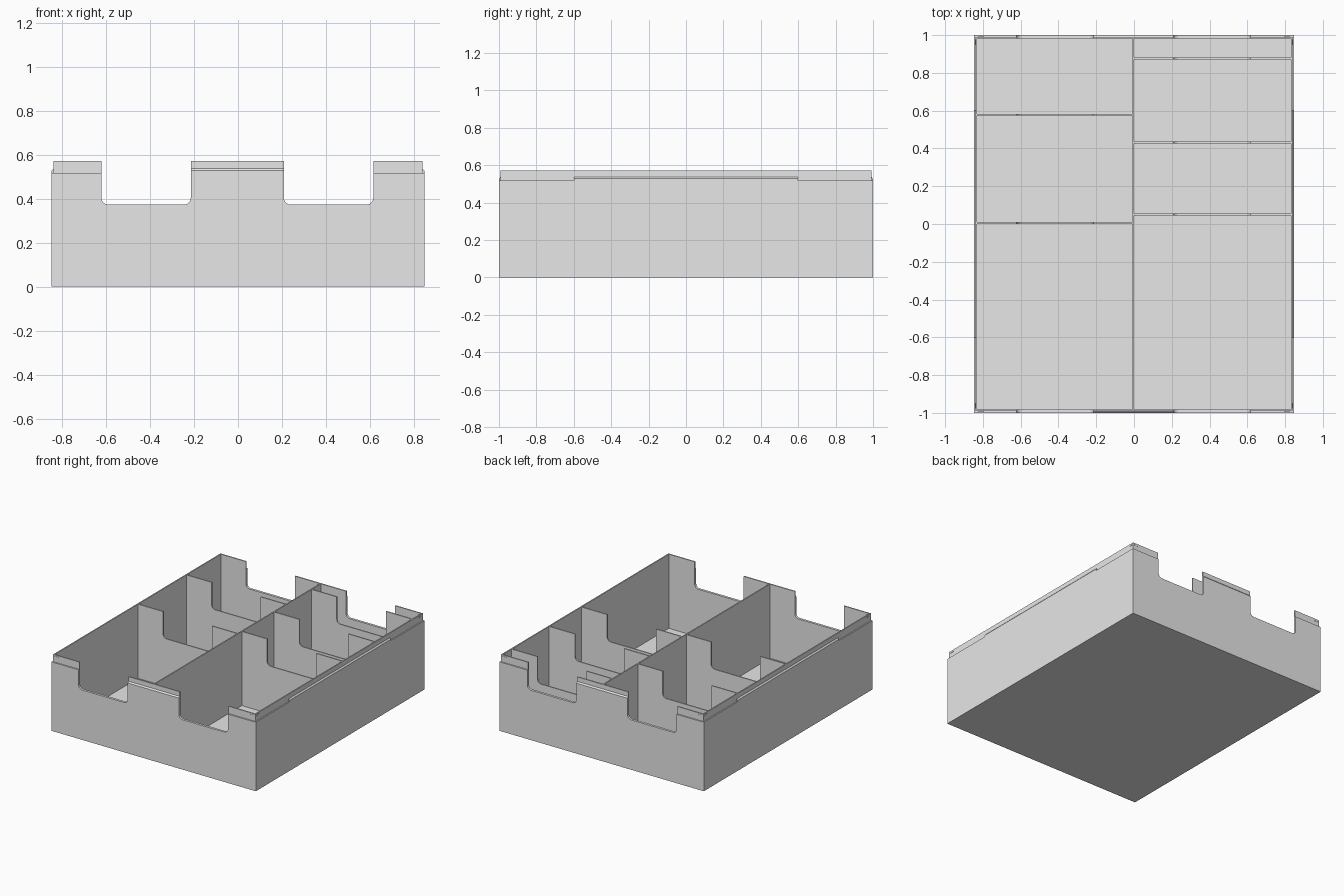
import bpy, bmesh, math
from mathutils import Vector

cube = bpy.data.objects.get("Cube")
if cube:
    bpy.data.objects.remove(cube)

# Main dimensions
HX, HY = 0.848, 1.0          # outer half sizes
LIP, WALL = 0.009, 0.018     # lip setback and wall thickness
SHOULDER, TOP = 0.517, 0.572
FLOOR = 0.016
IX, IY = HX - WALL, HY - WALL
NOTCHES = [(-0.622, -0.215), (0.209, 0.616)]
NOTCH_Z, RADIUS = 0.374, 0.03

grey = bpy.data.materials.new("plain grey")
grey.use_nodes = True
grey.diffuse_color = (0.8, 0.8, 0.8, 1)
grey.node_tree.nodes["Principled BSDF"].inputs["Base Color"].default_value = (0.8, 0.8, 0.8, 1)


def extrude(name, outline, depth):
    """Close an outline of 3D points and sweep it along the depth vector."""
    bm = bmesh.new()
    face = bm.faces.new([bm.verts.new(p) for p in outline])
    moved = bmesh.ops.extrude_face_region(bm, geom=[face])["geom"]
    verts = [v for v in moved if isinstance(v, bmesh.types.BMVert)]
    bmesh.ops.translate(bm, verts=verts, vec=Vector(depth))
    bmesh.ops.recalc_face_normals(bm, faces=bm.faces)
    mesh = bpy.data.meshes.new(name)
    bm.to_mesh(mesh)
    bm.free()
    mesh.materials.append(grey)
    obj = bpy.data.objects.new(name, mesh)
    bpy.context.collection.objects.link(obj)
    return obj


def box(name, x0, x1, y0, y1, z0, z1):
    outline = [(x0, y0, z0), (x1, y0, z0), (x1, y1, z0), (x0, y1, z0)]
    return extrude(name, outline, (0, 0, z1 - z0))


def notched_panel(name, x0, x1, y0, y1, z0, z1):
    """Upright panel across x with round-cornered notches in its top edge."""
    outline = [(x1, z0), (x0, z0), (x0, z1)]
    for a, b in NOTCHES:
        if a < x0 or b > x1:
            continue
        outline.append((a, z1))
        for cx, start in ((a + RADIUS, math.pi), (b - RADIUS, 1.5 * math.pi)):
            for i in range(7):
                t = start + i * math.pi / 12
                outline.append((cx + RADIUS * math.cos(t),
                                NOTCH_Z + RADIUS + RADIUS * math.sin(t)))
        outline.append((b, z1))
    outline.append((x1, z1))
    return extrude(name, [(x, y0, z) for x, z in outline], (0, y1 - y0, 0))


def ridge_section(edge, sign):
    """Snap ridge section: flat outside, sloping back to the lip."""
    inner, outer = sign * (edge - LIP), sign * edge
    return [(inner, SHOULDER), (outer, SHOULDER), (outer, 0.528), (inner, 0.538)]


# Floor
box("floor", -HX, HX, -HY, HY, 0, FLOOR)

# Outer walls, set-back lips, snap ridges
for sign, side, end in ((1, "left", "back"), (-1, "right", "front")):
    xs = sorted((sign * IX, sign * HX))
    xl = sorted((sign * IX, sign * (HX - LIP)))
    ys = sorted((sign * IY, sign * HY))
    yl = sorted((sign * IY, sign * (HY - LIP)))
    box(side + "_wall", *xs, -HY, HY, FLOOR, SHOULDER)
    box(side + "_lip", *xl, LIP - HY, HY - LIP, SHOULDER, TOP)
    notched_panel(end + "_wall", -IX, IX, *ys, FLOOR, SHOULDER)
    notched_panel(end + "_lip", -IX, IX, *yl, NOTCH_Z, TOP)
    extrude(side + "_ridge", [(x, -0.6, z) for x, z in ridge_section(HX, sign)], (0, 1.2, 0))
    a, b = NOTCHES[0][1], NOTCHES[1][0]
    extrude(end + "_ridge", [(a, y, z) for y, z in ridge_section(HY, sign)], (b - a, 0, 0))

    # Tiny catches near the lip corners
    for s, hand in ((1, "a"), (-1, "b")):
        cx = sorted((s * 0.795, s * 0.826))
        cy = sorted((sign * (HY - LIP), sign * (HY - LIP + 0.002)))
        box(end + "_catch_" + hand, *cx, *cy, 0.554, 0.562)
        cx = sorted((sign * (HX - LIP), sign * (HX - LIP + 0.002)))
        cy = sorted((s * 0.947, s * 0.978))
        box(side + "_catch_" + hand, *cx, *cy, 0.554, 0.562)

# Long centre divider
MID0, MID1 = -0.009, 0.0
box("centre_divider", MID0, MID1, -IY, IY, FLOOR, TOP)

# Cross dividers
for i, y in enumerate((0.005, 0.579)):
    notched_panel(f"right_divider_{i + 1}", -IX, MID0, y - 0.0045, y + 0.0045, FLOOR, TOP)
for i, y in enumerate((0.05, 0.432, 0.876)):
    notched_panel(f"left_divider_{i + 1}", MID1, IX, y - 0.0045, y + 0.0045, FLOOR, TOP)
